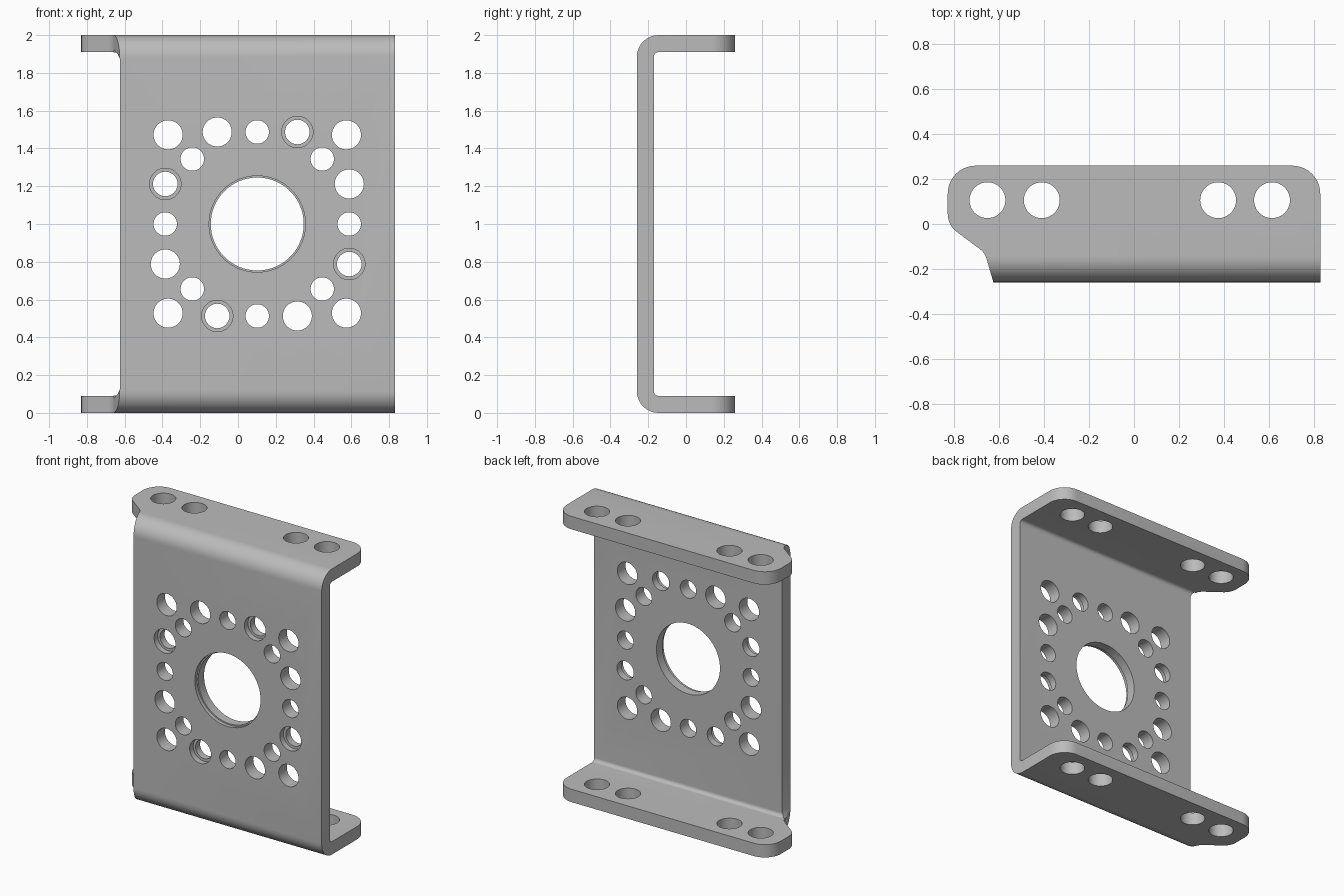
import bpy, bmesh, math
from mathutils import Vector, Matrix

if "Cube" in bpy.data.objects:
    bpy.data.objects.remove(bpy.data.objects["Cube"], do_unlink=True)

steel = bpy.data.materials.new("plain grey steel")
steel.use_nodes = True
GREY = (0.5, 0.5, 0.5, 1)
steel.diffuse_color = GREY
steel.node_tree.nodes["Principled BSDF"].inputs["Base Color"].default_value = GREY


def rounded(corners, steps=10):
    """Outline from (a, b, radius) corners, each replaced by a tangent arc."""
    out = []
    for i, (a, b, r) in enumerate(corners):
        p = Vector((a, b))
        if r == 0:
            out.append(p)
            continue
        u = (Vector(corners[i - 1][:2]) - p).normalized()
        v = (Vector(corners[(i + 1) % len(corners)][:2]) - p).normalized()
        half = u.angle(v) / 2
        centre = p + (u + v).normalized() * r / math.sin(half)
        start = p + u * r / math.tan(half) - centre
        sweep = start.angle_signed(p + v * r / math.tan(half) - centre)
        for k in range(steps + 1):
            out.append(centre + Matrix.Rotation(-sweep * k / steps, 2) @ start)
    return out


def add_object(name, bm):
    bmesh.ops.recalc_face_normals(bm, faces=bm.faces)
    mesh = bpy.data.meshes.new(name)
    bm.to_mesh(mesh)
    bm.free()
    mesh.materials.append(steel)
    obj = bpy.data.objects.new(name, mesh)
    bpy.context.collection.objects.link(obj)
    return obj


def prism(name, outline, place, lo, hi):
    """Extrude a 2D outline; place(a, b, depth) gives the 3D point."""
    bm = bmesh.new()
    rings = [[bm.verts.new(place(p[0], p[1], d)) for p in outline] for d in (lo, hi)]
    for ring in rings:
        bm.faces.new(ring)
    n = len(outline)
    for i in range(n):
        j = (i + 1) % n
        bm.faces.new((rings[0][i], rings[0][j], rings[1][j], rings[1][i]))
    return add_object(name, bm)


def drills(name, holes, axis, depth):
    """Cylinders of (centre, radius) along an axis, as one cutter."""
    bm = bmesh.new()
    turn = Matrix.Rotation(math.pi / 2, 4, "X") if axis == "Y" else Matrix()
    for centre, r in holes:
        bmesh.ops.create_cone(bm, cap_ends=True, segments=64 if r > 0.2 else 40,
                              radius1=r, radius2=r, depth=depth,
                              matrix=Matrix.Translation(centre) @ turn)
    return add_object(name, bm)


def apply_boolean(target, cutter, operation):
    cutter.hide_render = True
    mod = target.modifiers.new("cut", "BOOLEAN")
    mod.operation, mod.object, mod.solver = operation, cutter, "EXACT"
    bpy.context.view_layer.objects.active = target
    bpy.ops.object.modifier_apply(modifier=mod.name)
    bpy.data.objects.remove(cutter, do_unlink=True)


# Bent channel section: web in front, flanges pointing back
F, B, T = -0.26, 0.26, 0.09
section = rounded([(B, 0, 0), (F, 0, 0.115), (F, 2, 0.115), (B, 2, 0),
                   (B, 2 - T, 0), (F + T, 2 - T, 0.025),
                   (F + T, T, 0.025), (B, T, 0)])
bracket = prism("bracket", section, lambda a, b, d: (d, a, b), -0.9, 0.9)

# Flange outline with rounded rear corners and the angled ear
plan = rounded([(0.83, -0.3, 0), (0.83, B, 0.125), (-0.83, B, 0.125),
                (-0.83, -0.005, 0.1), (-0.665, -0.128, 0.08), (-0.615, -0.3, 0)])
apply_boolean(bracket, prism("plan_cutter", plan, lambda a, b, d: (a, b, d), -0.1, 2.1),
              "INTERSECT")

# Straight edge of the web, flaring out into the bends
side = [(-1, 0.08), (-0.655, 0.08), (-0.637, 0.1), (-0.626, 0.125),
        (-0.626, 1.875), (-0.637, 1.9), (-0.655, 1.92), (-1, 1.92)]
apply_boolean(bracket, prism("edge_cutter", side, lambda a, b, d: (a, d, b), -0.4, -0.155),
              "DIFFERENCE")

# Four-fold hole pattern in the web, plus the large bore
CX, CZ = 0.102, 1.0
through = [((CX, F, CZ), 0.246)]
recess = [((CX, F, CZ), 0.255)]
pattern = [(0.472, 0.472, 0.077), (-0.212, 0.487, 0.077), (0, 0.487, 0.062),
           (0.344, 0.344, 0.062), (0.212, 0.487, 0.065)]
counterbores = []
for q in range(4):
    rot = Matrix.Rotation(q * math.pi / 2, 2)
    for a, b, r in pattern:
        p = rot @ Vector((a, b))
        centre = (CX + p.x, F, CZ + p.y)
        through.append((centre, r))
        if r == 0.065:
            counterbores.append((centre, 0.083))
apply_boolean(bracket, drills("web_drill", through, "Y", 0.4), "DIFFERENCE")
apply_boolean(bracket, drills("bore_recess", recess, "Y", 0.05), "DIFFERENCE")
apply_boolean(bracket, drills("counterbore", counterbores, "Y", 0.08), "DIFFERENCE")

# Mounting holes through both flanges
mounts = [((x, 0.106, 1), 0.08) for x in (-0.653, -0.411, 0.375, 0.615)]
apply_boolean(bracket, drills("flange_drill", mounts, "Z", 2.4), "DIFFERENCE")

# Smooth bends and bores, sharp edges
bpy.ops.object.select_all(action="DESELECT")
bracket.select_set(True)
bpy.context.view_layer.objects.active = bracket
bpy.ops.object.shade_smooth_by_angle(angle=math.radians(30))
